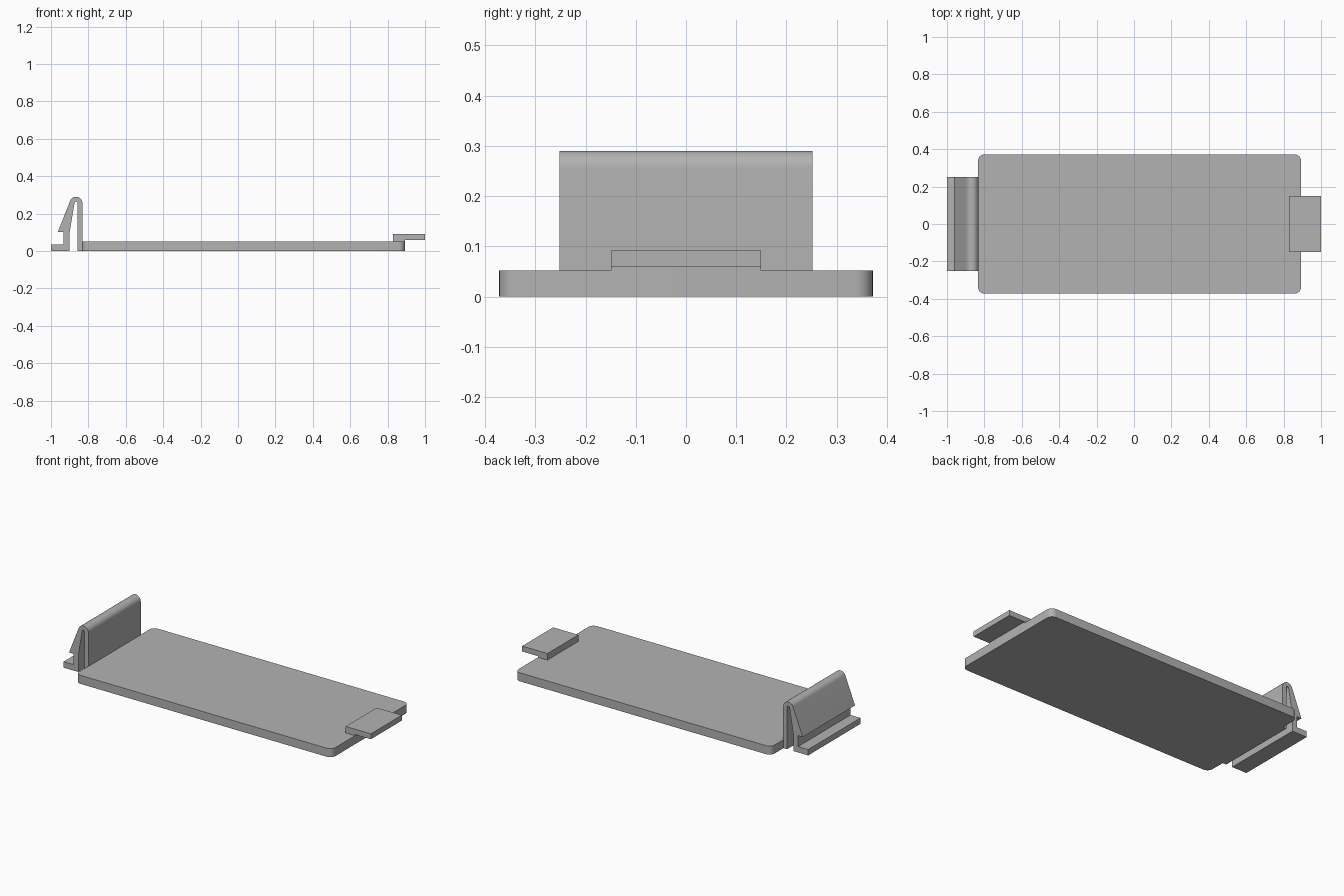
import bpy, bmesh
from math import cos, sin, radians
from mathutils import Vector

cube = bpy.data.objects.get("Cube")
if cube:
    bpy.data.objects.remove(cube, do_unlink=True)

grey = bpy.data.materials.new("plain_grey")
grey.use_nodes = True
colour = (0.45, 0.45, 0.45, 1)
grey.diffuse_color = colour
grey.node_tree.nodes["Principled BSDF"].inputs["Base Color"].default_value = colour


def arc(cx, cy, r, start, end, steps):
    """Points along a circular arc, angles in degrees."""
    angles = [radians(start + (end - start) * i / steps) for i in range(steps + 1)]
    return [(cx + r * cos(a), cy + r * sin(a)) for a in angles]


def extrude(name, points, offset):
    """Extrude a closed outline of 3D points into a solid."""
    bm = bmesh.new()
    face = bm.faces.new([bm.verts.new(p) for p in points])
    result = bmesh.ops.extrude_face_region(bm, geom=[face], use_keep_orig=True)
    moved = [g for g in result["geom"] if isinstance(g, bmesh.types.BMVert)]
    bmesh.ops.translate(bm, verts=moved, vec=Vector(offset))
    bmesh.ops.recalc_face_normals(bm, faces=bm.faces)
    mesh = bpy.data.meshes.new(name)
    bm.to_mesh(mesh)
    bm.free()
    mesh.materials.append(grey)
    obj = bpy.data.objects.new(name, mesh)
    bpy.context.collection.objects.link(obj)
    bpy.ops.object.select_all(action='DESELECT')
    obj.select_set(True)
    bpy.context.view_layer.objects.active = obj
    bpy.ops.object.shade_smooth_by_angle(angle=radians(30))
    return obj


def side_profile(name, outline, half_width):
    """Extrude an x-z outline symmetrically across y."""
    return extrude(name, [(x, -half_width, z) for x, z in outline],
                   (0, 2 * half_width, 0))


# Cover plate with rounded corners
left, right, half, radius = -0.834, 0.893, 0.372, 0.035
corners = [(right - radius, half - radius), (left + radius, half - radius),
           (left + radius, radius - half), (right - radius, radius - half)]
outline = []
for i, (x, y) in enumerate(corners):
    outline += arc(x, y, radius, 90 * i, 90 * i + 90, 8)
extrude("cover_plate", [(x, y, 0) for x, y in outline], (0, 0, 0.052))

# Locking tab: sits on the plate and overhangs its end
side_profile("locking_tab", [
    (0.83, 0.05), (0.893, 0.05), (0.893, 0.059), (1.0, 0.059),
    (1.0, 0.092), (0.83, 0.092)], 0.149)

# Spring clip: folded wall, barb, stem and finger foot
bend = (-0.866, 0.256)
clip = [(-0.832, 0)]
clip += arc(*bend, 0.034, 0, 160, 16)
clip += [(-0.963, 0.102), (-0.933, 0.102), (-0.933, 0.036), (-1.0, 0.036),
         (-1.0, 0), (-0.9, 0), (-0.9, 0.102)]
clip += arc(*bend, 0.008, 170, 0, 10)
clip += [(-0.858, 0)]
side_profile("spring_clip", clip, 0.252)
